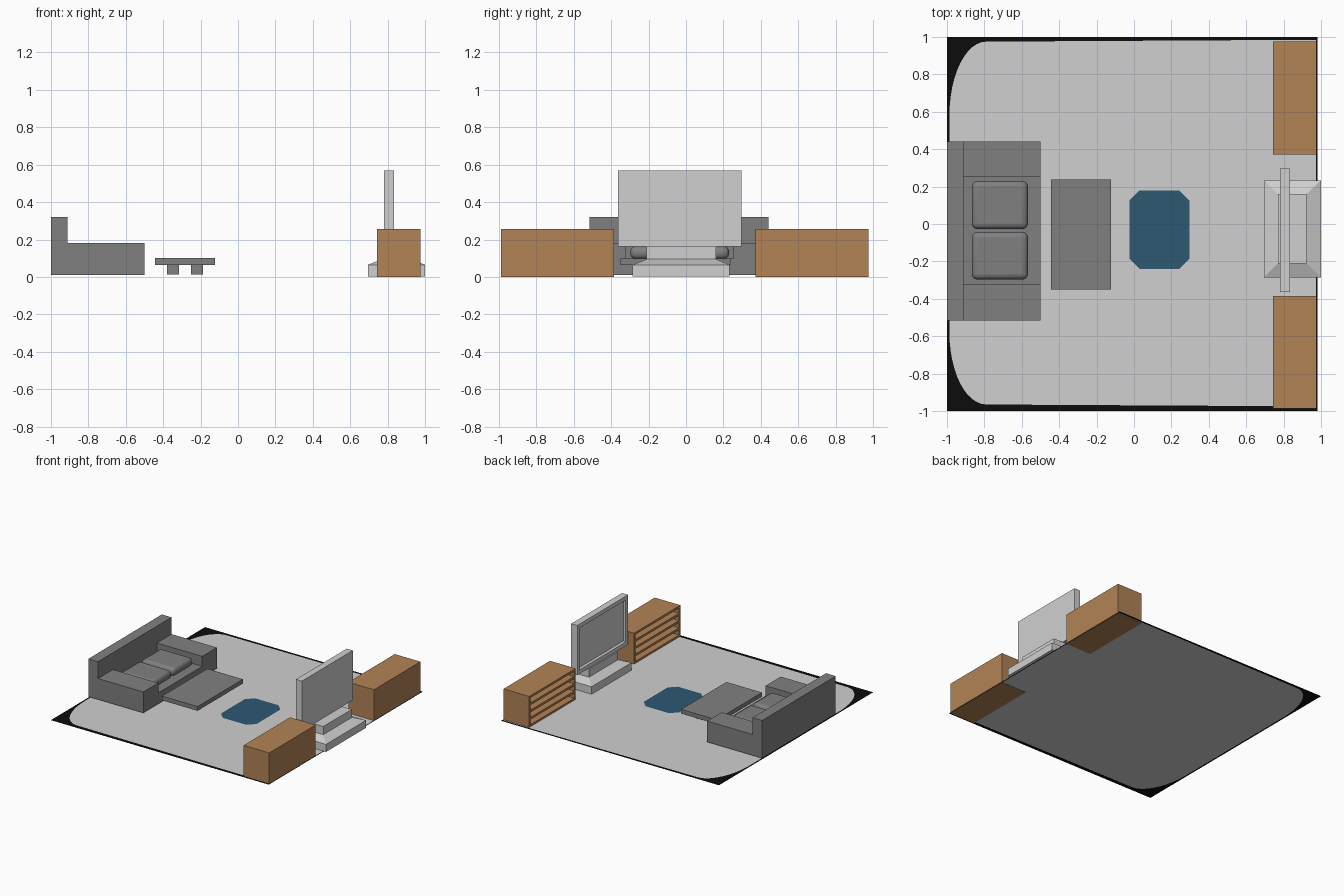
import bpy, bmesh, math

if "Cube" in bpy.data.objects:
    bpy.data.objects.remove(bpy.data.objects["Cube"])

def material(name, rgb):
    m = bpy.data.materials.new(name)
    lin = [(c / 255 / 12.92) if c < 11 else ((c / 255 + 0.055) / 1.055) ** 2.4 for c in rgb]
    m.diffuse_color = (*lin, 1)
    m.use_nodes = True
    m.node_tree.nodes["Principled BSDF"].inputs["Base Color"].default_value = m.diffuse_color
    return m

LIGHT = material("light grey", (208, 208, 208))
GREY = material("sofa grey", (128, 128, 128))
BROWN = material("wood brown", (178, 131, 86))
BLUE = material("rug blue", (46, 89, 114))
BLACK = material("black", (12, 12, 12))

def finish(name, bm, *mats):
    me = bpy.data.meshes.new(name)
    bm.normal_update()
    bm.to_mesh(me)
    bm.free()
    for m in mats:
        me.materials.append(m)
    ob = bpy.data.objects.new(name, me)
    bpy.context.collection.objects.link(ob)
    return ob

def add_box(bm, x, y, z):
    """Box from (min, max) ranges."""
    vs = bmesh.ops.create_cube(bm, size=1)["verts"]
    for v in vs:
        v.co = [r[0] + (c + 0.5) * (r[1] - r[0]) for r, c in zip((x, y, z), v.co)]
    return vs

def boxes(name, mat, *items):
    bm = bmesh.new()
    for it in items:
        add_box(bm, *it)
    return finish(name, bm, mat)

# Floor: pale carpet with rounded left corners, black around its edge
bm = bmesh.new()
inner = [(0.972, -0.975), (0.972, 0.985)]
for i in range(13):
    a = math.pi / 2 * (1 + i / 12)
    inner.append((-0.79 + 0.197 * math.cos(a), 0.58 + 0.395 * math.sin(a)))
for i in range(13):
    a = math.pi * (1 + i / 24)
    inner.append((-0.79 + 0.197 * math.cos(a), -0.58 + 0.385 * math.sin(a)))
outer = [(-1, -1), (0.98, -1), (0.98, 1), (-1, 1)]
loops = []
for pts in (outer, inner):
    vs = [bm.verts.new((x, y, 0.002)) for x, y in pts]
    loops.append(vs)
    for i, v in enumerate(vs):
        bm.edges.new((v, vs[(i + 1) % len(vs)]))
bmesh.ops.triangle_fill(bm, edges=bm.edges[:], use_beauty=True, normal=(0, 0, 1))
for f in bm.faces:
    f.material_index = 1
bm.faces.new(loops[1])
finish("floor", bm, LIGHT, BLACK)

# Blue octagonal rug
bm = bmesh.new()
c = 0.055
x0, x1, y0, y1 = -0.025, 0.297, -0.24, 0.18
pts = [(x0 + c, y0), (x1 - c, y0), (x1, y0 + c), (x1, y1 - c),
       (x1 - c, y1), (x0 + c, y1), (x0, y1 - c), (x0, y0 + c)]
bm.faces.new([bm.verts.new((x, y, 0.006)) for x, y in pts])
finish("blue_rug", bm, BLUE)

# Sofa
SY0, SY1 = -0.515, 0.44
boxes("sofa_back", GREY, ((-1, -0.912), (SY0, SY1), (0.01, 0.32)))
boxes("sofa_arms", GREY,
      ((-0.912, -0.5), (SY0, -0.32), (0.01, 0.182)),
      ((-0.912, -0.5), (0.25, SY1), (0.01, 0.182)))
boxes("sofa_seat", GREY, ((-0.912, -0.5), (-0.32, 0.25), (0.01, 0.10)))
for i, y in enumerate(((-0.297, -0.042), (-0.027, 0.23))):
    ob = boxes(f"seat_cushion_{i + 1}", GREY, ((-0.867, -0.567), y, (0.095, 0.165)))
    b = ob.modifiers.new("soft edges", "BEVEL")
    b.width, b.segments = 0.03, 4
    bpy.context.view_layer.objects.active = ob
    ob.select_set(True)
    bpy.ops.object.shade_smooth_by_angle(angle=math.radians(40))
    ob.select_set(False)

# Coffee table
boxes("table_top", GREY, ((-0.445, -0.122), (-0.35, 0.238), (0.065, 0.10)))
boxes("table_legs", GREY, *[(x, y, (0.014, 0.065))
      for x in ((-0.38, -0.316), (-0.25, -0.186))
      for y in ((-0.26, -0.20), (0.09, 0.15))])

# Bookcases, open towards the sofa
BX0, BX1, H, T = 0.742, 0.975, 0.256, 0.018
for name, (ya, yb) in (("bookcase_back", (0.372, 0.975)), ("bookcase_front", (-0.987, -0.385))):
    parts = [((BX0, BX1), (ya, ya + T), (0, H)), ((BX0, BX1), (yb - T, yb), (0, H)),
             ((BX1 - T, BX1), (ya + T, yb - T), (0, H))]
    for i in range(5):
        z = i * (H - T) / 4
        parts.append(((BX0, BX1 - T), (ya + T, yb - T), (z, z + T)))
    boxes(name, BROWN, *parts)

# Television stand: plinth with sloped top and a neck
bm = bmesh.new()
add_box(bm, (0.695, 1.0), (-0.285, 0.233), (0.003, 0.065))
top = max(bm.faces, key=lambda f: f.calc_center_median().z)
new = bmesh.ops.extrude_discrete_faces(bm, faces=[top])["faces"][0]
for v in new.verts:
    v.co = (0.77 if v.co.x < 0.85 else 0.922, -0.21 if v.co.y < 0 else 0.16, 0.095)
add_box(bm, (0.77, 0.922), (-0.21, 0.16), (0.09, 0.162))
finish("television_stand", bm, LIGHT)

# Television panel with recessed screen facing the sofa
bm = bmesh.new()
add_box(bm, (0.78, 0.835), (-0.363, 0.297), (0.162, 0.57))
bm.normal_update()
face = min(bm.faces, key=lambda f: f.calc_center_median().x)
bmesh.ops.inset_region(bm, faces=[face], thickness=0.045)
bmesh.ops.inset_region(bm, faces=[face], thickness=0.012, depth=-0.015)
finish("television", bm, LIGHT)
